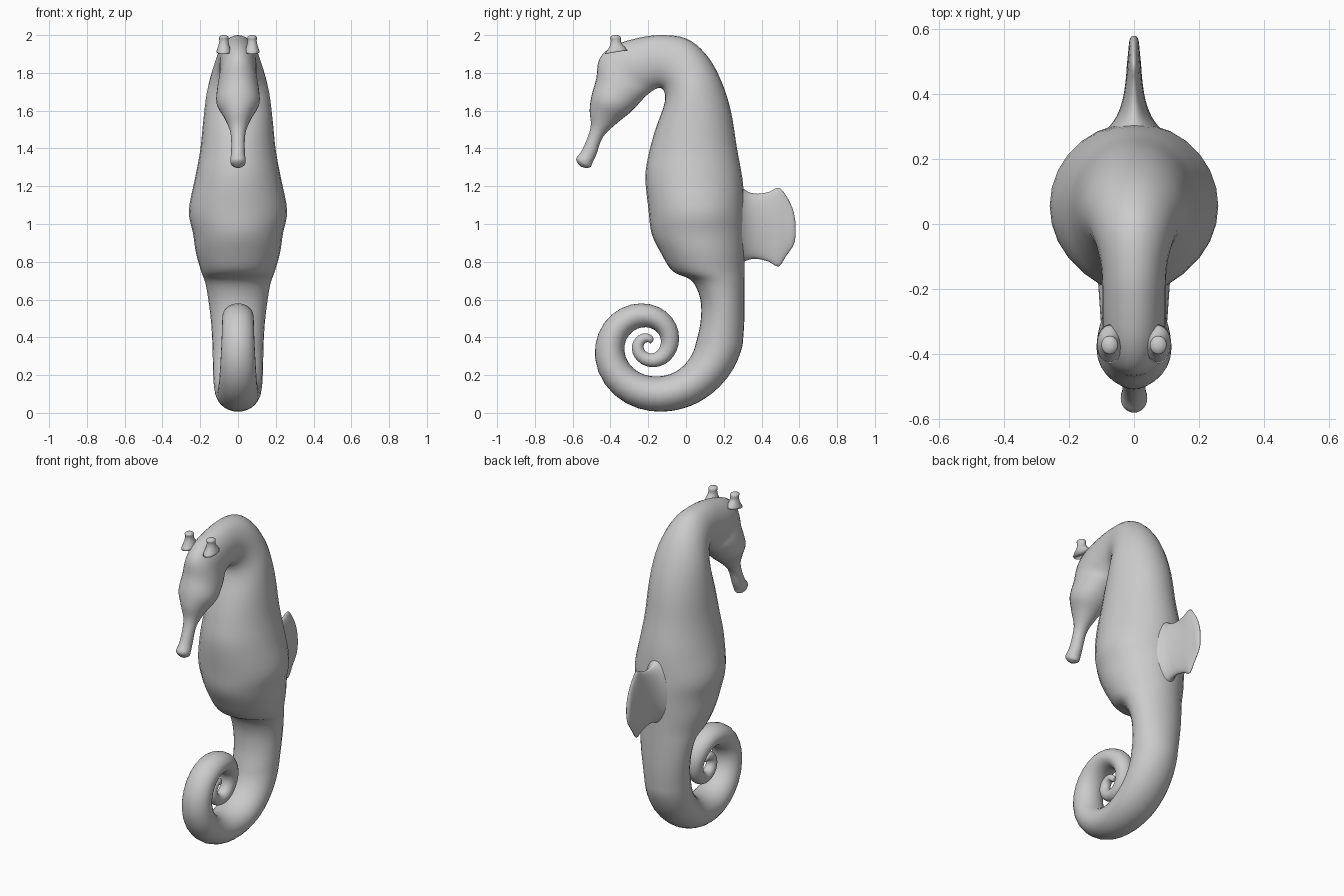
import bpy, math

SEG = 28


def smooth(keys, steps):
    """Catmull-Rom interpolation of a list of equal-length tuples."""
    k = [keys[0]] + keys + [keys[-1]]
    out = []
    for i in range(1, len(k) - 2):
        for s in range(steps):
            t = s / steps
            out.append(tuple(
                0.5 * (2 * b + (c - a) * t + (2 * a - 5 * b + 4 * c - d) * t * t
                       + (3 * b - a - 3 * c + d) * t ** 3)
                for a, b, c, d in zip(*k[i - 1:i + 3])))
    return out + [keys[-1]]


def loft(name, sections, x0=0.0):
    """Oval rings; each section = outer y,z, inner y,z, half width in x."""
    verts, faces = [], []
    for oy, oz, iy, iz, w in sections:
        for j in range(SEG):
            a = 2 * math.pi * j / SEG
            c = 0.5 + 0.5 * math.cos(a)
            verts.append((x0 + w * math.sin(a), iy + (oy - iy) * c, iz + (oz - iz) * c))
    n = len(sections)
    for i in range(n - 1):
        for j in range(SEG):
            k = (j + 1) % SEG
            faces.append((i * SEG + j, i * SEG + k, (i + 1) * SEG + k, (i + 1) * SEG + j))
    faces.append(tuple(range(SEG))[::-1])
    faces.append(tuple((n - 1) * SEG + j for j in range(SEG)))
    mesh = bpy.data.meshes.new(name)
    mesh.from_pydata(verts, [], faces)
    obj = bpy.data.objects.new(name, mesh)
    bpy.context.collection.objects.link(obj)
    bpy.context.view_layer.objects.active = obj
    obj.select_set(True)
    bpy.ops.object.mode_set(mode='EDIT')
    bpy.ops.mesh.select_all(action='SELECT')
    bpy.ops.mesh.normals_make_consistent(inside=False)
    bpy.ops.object.mode_set(mode='OBJECT')
    bpy.ops.object.shade_smooth()
    obj.select_set(False)
    return obj


# Snout, head and arched neck
head = [
    (-.555, 1.303, -.530, 1.296, .012), (-.575, 1.325, -.505, 1.302, .034),
    (-.580, 1.350, -.495, 1.325, .041), (-.548, 1.395, -.474, 1.370, .036),
    (-.505, 1.510, -.440, 1.460, .040), (-.510, 1.600, -.370, 1.530, .072),
    (-.500, 1.680, -.290, 1.595, .113), (-.475, 1.770, -.220, 1.670, .110),
    (-.458, 1.875, -.185, 1.700, .098), (-.380, 1.945, -.160, 1.715, .098),
    (-.250, 1.985, -.140, 1.720, .098), (-.130, 2.000, -.125, 1.715, .102),
    (0.000, 1.982, -.115, 1.700, .118), (.100, 1.905, -.110, 1.665, .140),
    (.177, 1.780, -.122, 1.610, .165),
]
# Trunk down to the start of the coil
trunk = [
    (.235, 1.61, -.162, 1.50, .183), (.270, 1.40, -.195, 1.38, .200),
    (.300, 1.23, -.215, 1.25, .228), (.310, 1.07, -.198, 1.07, .260),
    (.312, 0.95, -.182, 0.95, .238), (.310, 0.84, -.135, 0.85, .222),
    (.310, 0.75, -.070, 0.75, .195), (.310, 0.67, .030, 0.70, .172),
    (.310, 0.57, .076, 0.60, .155), (.308, 0.47, .077, 0.48, .142),
    (.300, 0.36, .050, 0.36, .135),
]
# Tail coil: quarter turns, outer radius, inner radius, half width
coil = [
    (0, .490, .240, .135), (.5, .405, .197, .128), (1, .350, .165, .110),
    (2, .290, .135, .088), (3, .215, .090, .078), (4, .150, .055, .048),
    (5, .117, .045, .036), (6, .095, .033, .030), (7, .055, .008, .022),
    (7.4, .032, .012, .008),
]
CY, CZ = -.19, .36
tail = []
for q, ro, ri, w in smooth(coil, 7)[1:]:
    a = -q * math.pi / 2
    c, s = math.cos(a), math.sin(a)
    tail.append((CY + ro * c, CZ + ro * s, CY + ri * c, CZ + ri * s, w))
loft("body", smooth(head + trunk, 4) + tail)

# Dorsal fin, flared at its root
fin = [
    (.25, 1.24, .25, .76, .12), (.29, 1.20, .29, .79, .085), (.33, 1.17, .33, .81, .055),
    (.38, 1.16, .38, .815, .036), (.44, 1.17, .44, .80, .026), (.49, 1.192, .49, .775, .022),
    (.53, 1.15, .53, .83, .018), (.565, 1.08, .57, .89, .014), (.58, 1.01, .58, .94, .006),
]
loft("dorsal_fin", smooth(fin, 3))

# Pair of small head horns
horn = [
    (-.43, 1.90, -.31, 1.92, .040), (-.405, 1.94, -.34, 1.955, .028),
    (-.398, 1.97, -.345, 1.97, .024), (-.402, 1.99, -.346, 1.99, .025),
    (-.385, 2.00, -.362, 2.00, .010),
]
for side, label in ((-1, "left"), (1, "right")):
    loft("horn_" + label, smooth(horn, 3), side * .075)
